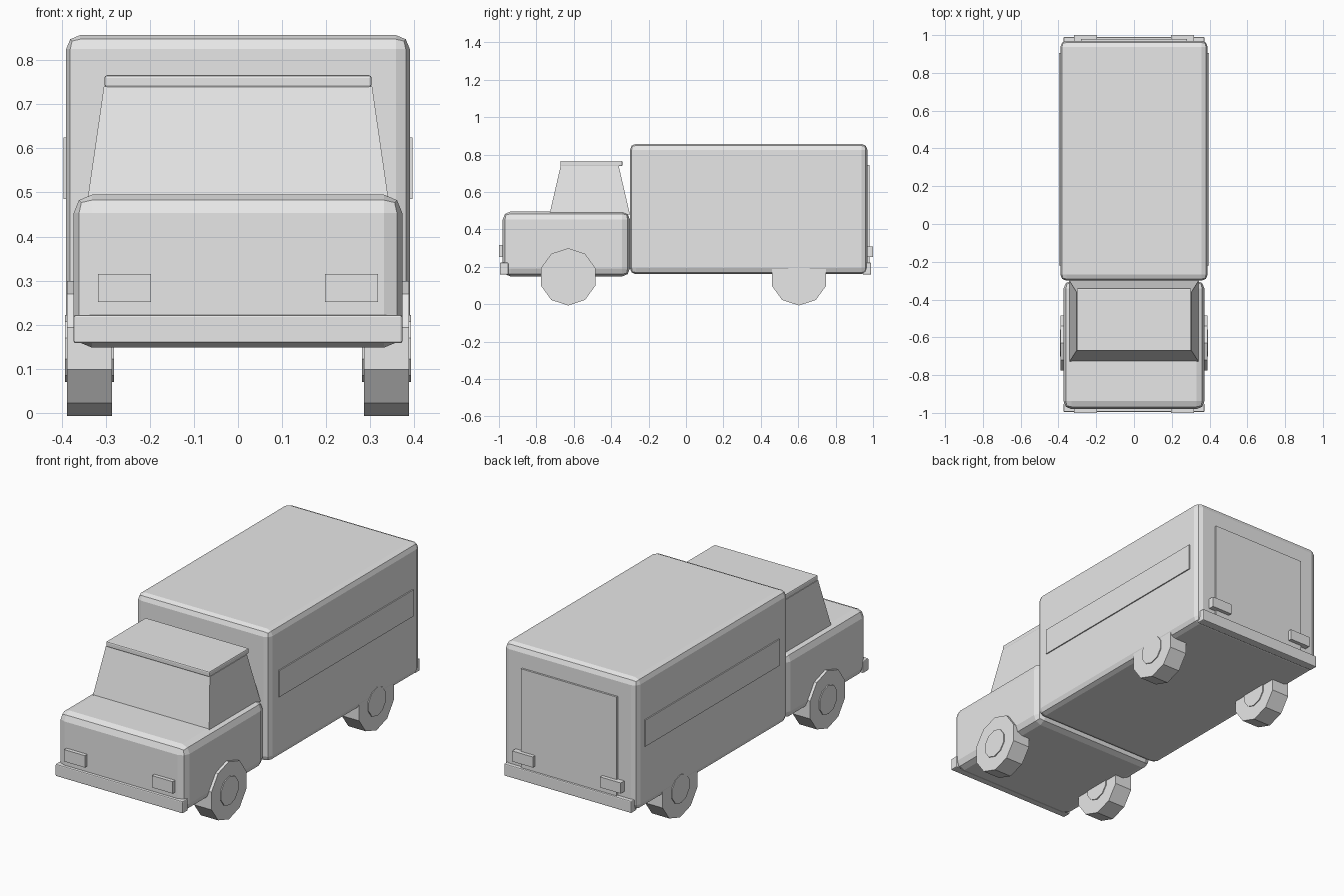
import bpy
import bmesh
from math import pi
from mathutils import Matrix

if "Cube" in bpy.data.objects:
    bpy.data.objects.remove(bpy.data.objects["Cube"], do_unlink=True)

grey = bpy.data.materials.new("plain_grey")
grey.use_nodes = True
colour = (0.8, 0.8, 0.8, 1)
grey.diffuse_color = colour
grey.node_tree.nodes["Principled BSDF"].inputs["Base Color"].default_value = colour


def finish(name, bm):
    mesh = bpy.data.meshes.new(name)
    bm.to_mesh(mesh)
    bm.free()
    mesh.materials.append(grey)
    obj = bpy.data.objects.new(name, mesh)
    bpy.context.collection.objects.link(obj)
    return obj


def box(name, x, y, z, bevel=0, segments=2):
    """Box spanning the given (min, max) ranges, with rounded edges."""
    bm = bmesh.new()
    bmesh.ops.create_cube(bm, size=1)
    for v in bm.verts:
        v.co = [lo + (hi - lo) * (c + 0.5) for c, (lo, hi) in zip(v.co, (x, y, z))]
    if bevel:
        bmesh.ops.bevel(bm, geom=bm.edges[:], offset=bevel, segments=segments,
                        profile=0.5, affect='EDGES')
    return finish(name, bm)


def disc(name, x, y, z, radius, width):
    """Ten-sided cylinder lying along x, resting on a flat side."""
    bm = bmesh.new()
    bmesh.ops.create_cone(bm, cap_ends=True, segments=10, radius1=radius,
                          radius2=radius, depth=width)
    turn = Matrix.Rotation(pi / 2, 4, 'Y') @ Matrix.Rotation(pi / 2, 4, 'Z')
    bm.transform(Matrix.Translation((x, y, z)) @ turn)
    return finish(name, bm)


# Main bodies
box("cargo_box", (-0.39, 0.39), (-0.30, 0.97), (0.16, 0.857), 0.032)
box("hood", (-0.373, 0.373), (-0.98, -0.30), (0.148, 0.495), 0.042)

# Tapered cabin with roof slab
cabin = box("cabin", (-0.342, 0.342), (-0.73, -0.30), (0.48, 0.74))
for v in cabin.data.vertices:
    if v.co.z > 0.7:
        v.co.x *= 0.89
        v.co.y = -0.67 if v.co.y < -0.5 else -0.36
box("roof", (-0.303, 0.303), (-0.672, -0.34), (0.738, 0.766), 0.006)

# Bumpers and rear door
box("front_bumper", (-0.373, 0.373), (-0.995, -0.95), (0.158, 0.222), 0.005)
box("rear_bumper", (-0.373, 0.373), (0.945, 0.99), (0.158, 0.222), 0.005)
box("rear_door", (-0.28, 0.28), (0.96, 0.98), (0.215, 0.745))

# Paired parts on both sides
for side, s in (("left", 1), ("right", -1)):
    lamp = sorted((s * 0.197, s * 0.318))
    box(side + "_headlight", lamp, (-1.0, -0.97), (0.252, 0.315))
    box(side + "_tail_light", lamp, (0.96, 1.0), (0.252, 0.308))
    box(side + "_side_panel", sorted((s * 0.38, s * 0.396)), (-0.22, 0.905), (0.485, 0.625))
    for end, y in (("front", -0.63), ("rear", 0.604)):
        disc(f"{end}_{side}_wheel", s * 0.337, y, 0.146, 0.153, 0.102)
        disc(f"{end}_{side}_hub", s * 0.337, y, 0.146, 0.076, 0.112)
